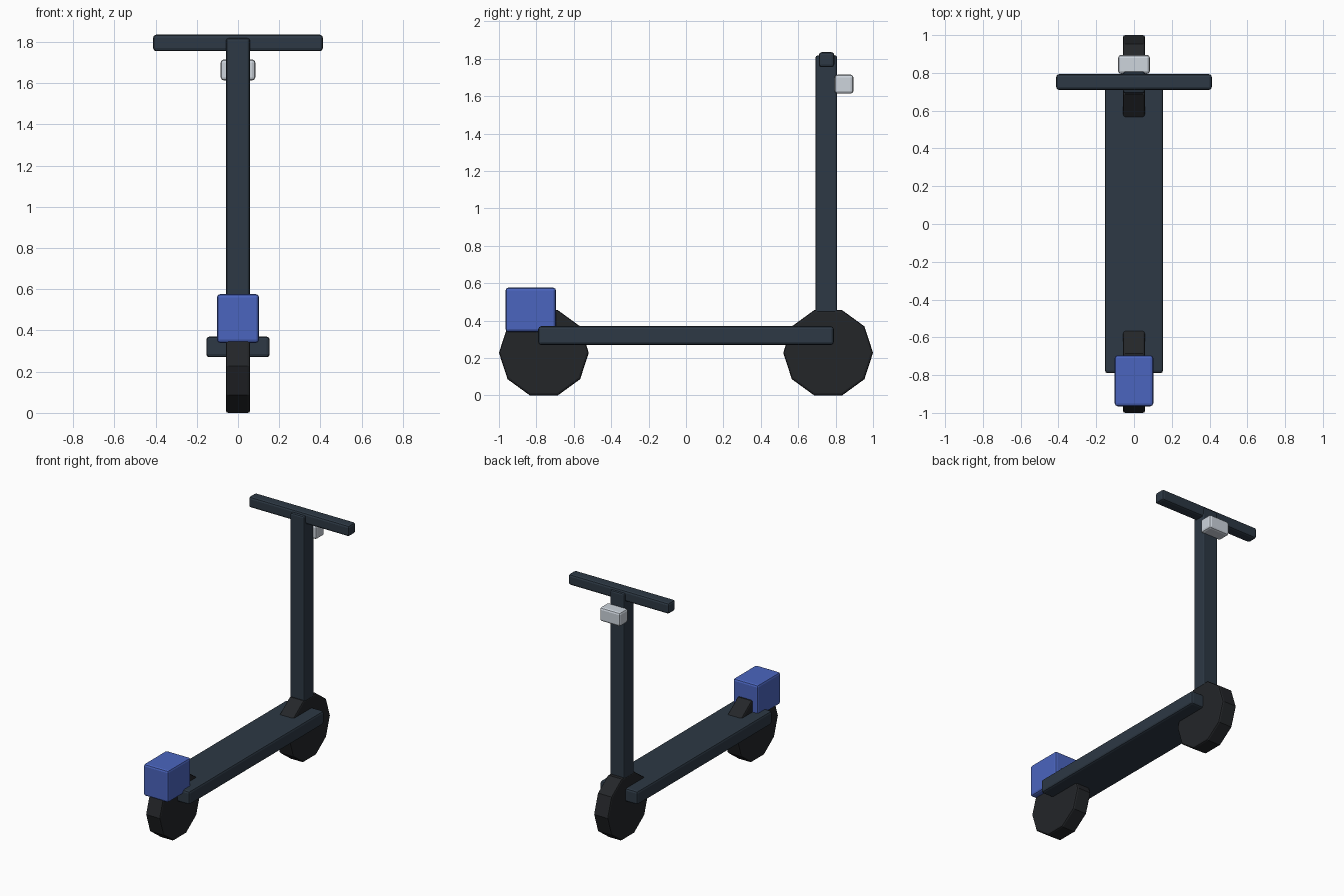
import bpy
from math import radians

if "Cube" in bpy.data.objects:
    bpy.data.objects.remove(bpy.data.objects["Cube"])


def material(name, rgb):
    m = bpy.data.materials.new(name)
    m.diffuse_color = (*rgb, 1)
    m.use_nodes = True
    m.node_tree.nodes["Principled BSDF"].inputs["Base Color"].default_value = m.diffuse_color
    return m


FRAME = material("dark_slate", (0.026, 0.04, 0.058))
RUBBER = material("rubber", (0.017, 0.019, 0.022))
BLUE = material("blue", (0.07, 0.13, 0.52))
LAMP = material("lamp_white", (0.61, 0.66, 0.72))


def finish(name, mat, bevel):
    ob = bpy.context.object
    ob.name = name
    ob.data.materials.append(mat)
    bpy.ops.object.transform_apply(location=False, rotation=True, scale=True)
    mod = ob.modifiers.new("Bevel", "BEVEL")
    mod.width = bevel
    mod.segments = 2
    mod.limit_method = "ANGLE"
    mod.angle_limit = radians(45)
    return ob


def box(name, half_x, y, z, mat, bevel=0.015):
    bpy.ops.mesh.primitive_cube_add(size=1, location=(0, sum(y) / 2, sum(z) / 2))
    bpy.context.object.scale = (2 * half_x, y[1] - y[0], z[1] - z[0])
    return finish(name, mat, bevel)


# Ten-sided wheels, a flat resting on the ground
WHEEL_R = 0.24
for name, y in (("rear_wheel", -0.76), ("front_wheel", 0.76)):
    bpy.ops.mesh.primitive_cylinder_add(
        vertices=10, radius=WHEEL_R, depth=0.118,
        location=(0, y, 0.228), rotation=(0, radians(90), 0))
    # Turn so a vertex points along y
    finish(name, RUBBER, 0.012)

# Deck, steering stem and handlebar
box("deck", 0.154, (-0.79, 0.79), (0.27, 0.37), FRAME)
box("stem", 0.058, (0.692, 0.808), (0.44, 1.818), FRAME, 0.012)
box("handlebar", 0.412, (0.71, 0.793), (1.755, 1.835), FRAME)

# Headlight and rear box
box("headlight", 0.084, (0.795, 0.895), (1.613, 1.715), LAMP)
box("rear_box", 0.102, (-0.965, -0.695), (0.34, 0.576), BLUE)
